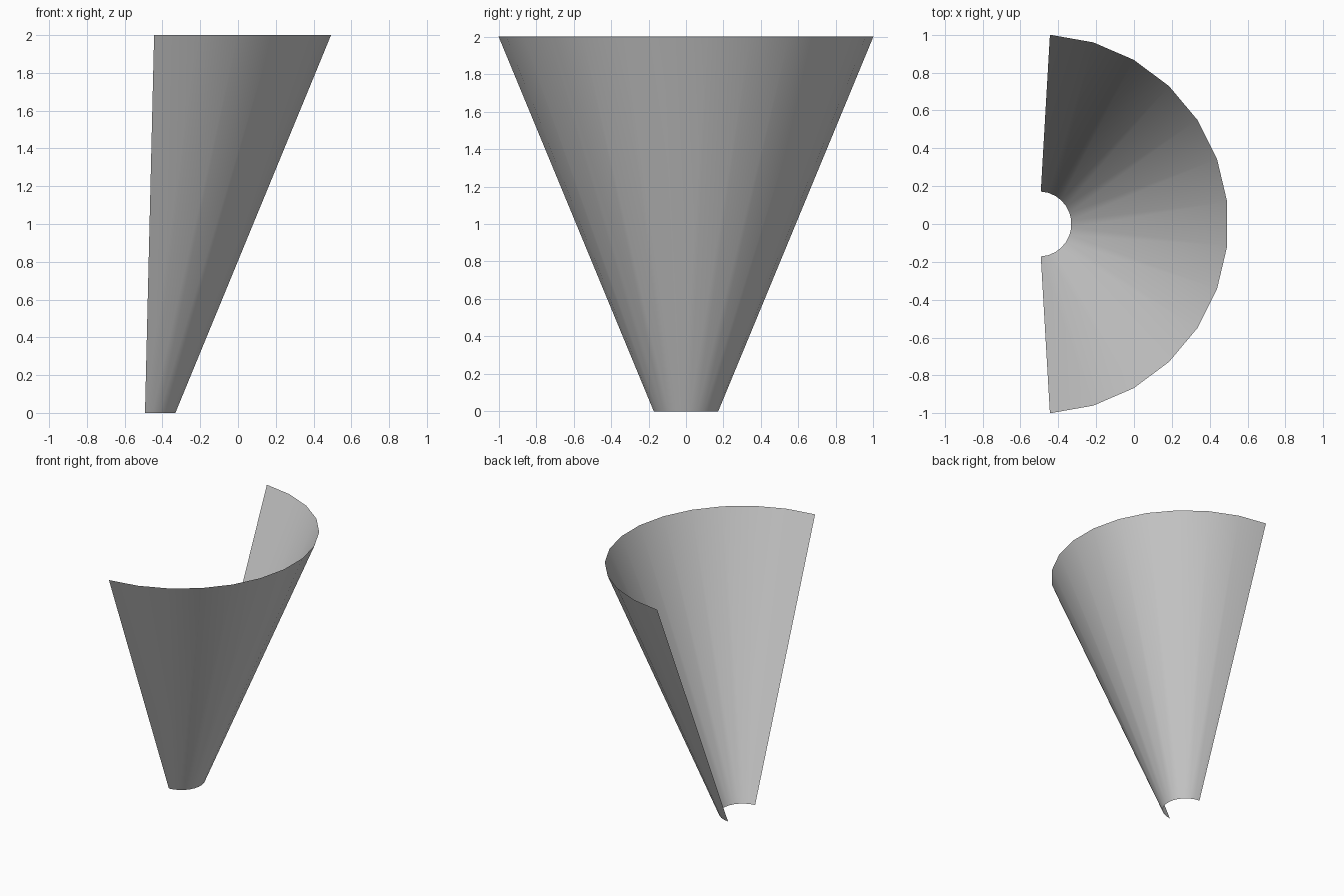
import bpy, bmesh, math

if "Cube" in bpy.data.objects:
    bpy.data.objects.remove(bpy.data.objects["Cube"])

# Open funnel sheet: 13 of 27 sides of a tapered cone, open towards -x
SIDES, SHOWN = 27, 13
CX = -0.5024
R_BOTTOM, R_TOP, HEIGHT = 0.172, 1.0017, 2.0
step = 2 * math.pi / SIDES

bm = bmesh.new()


def arc(radius, z):
    angles = [(i - SHOWN / 2) * step for i in range(SHOWN + 1)]
    return [bm.verts.new((CX + radius * math.cos(a), radius * math.sin(a), z)) for a in angles]


# Bottom and top rims joined by a single layer of faces
low, high = arc(R_BOTTOM, 0), arc(R_TOP, HEIGHT)
for i in range(SHOWN):
    bm.faces.new((low[i], low[i + 1], high[i + 1], high[i]))

mesh = bpy.data.meshes.new("half_cone_shell")
bm.to_mesh(mesh)
bm.free()
shell = bpy.data.objects.new("half_cone_shell", mesh)
bpy.context.collection.objects.link(shell)

# Smooth curved surface
for p in mesh.polygons:
    p.use_smooth = True
